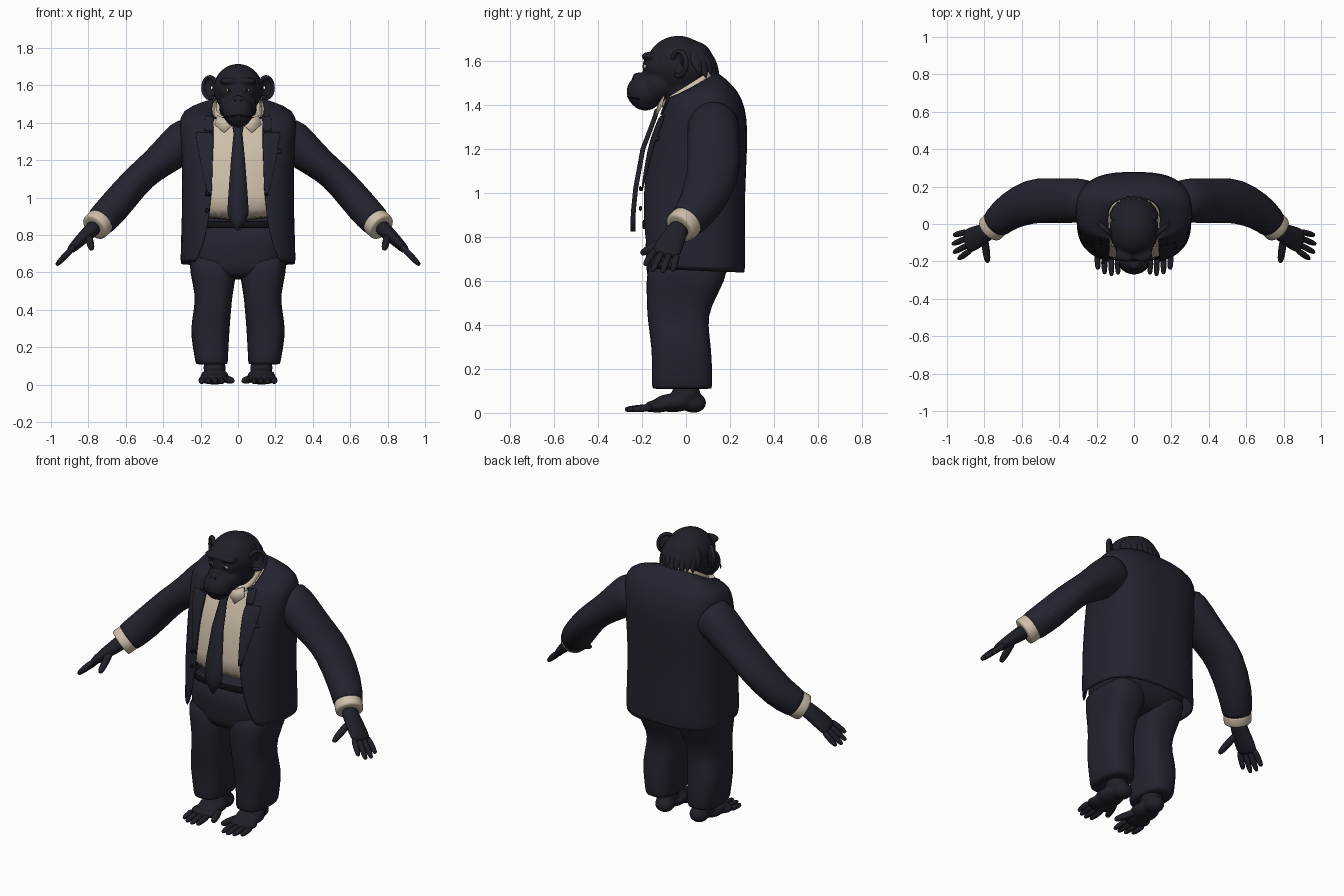
import bpy, bmesh
from math import sin, cos, pi, asin, copysign
from mathutils import Vector, Matrix

if "Cube" in bpy.data.objects:
    bpy.data.objects.remove(bpy.data.objects["Cube"])


def material(name, rgb):
    m = bpy.data.materials.new(name)
    m.use_nodes = True
    m.diffuse_color = (*rgb, 1)
    b = m.node_tree.nodes["Principled BSDF"]
    b.inputs["Base Color"].default_value = (*rgb, 1)
    b.inputs["Roughness"].default_value = 0.8
    return m


SUIT = material("navy_suit", (0.017, 0.017, 0.029))
FUR = material("dark_fur", (0.014, 0.014, 0.022))
CREAM = material("cream_shirt", (0.62, 0.52, 0.40))
LINE = material("black_detail", (0.005, 0.005, 0.008))
EYE = material("eye_white", (0.45, 0.42, 0.38))


def finish(name, bm, mat):
    bmesh.ops.recalc_face_normals(bm, faces=bm.faces)
    for f in bm.faces:
        f.smooth = True
    me = bpy.data.meshes.new(name)
    bm.to_mesh(me)
    bm.free()
    me.materials.append(mat)
    ob = bpy.data.objects.new(name, me)
    bpy.context.scene.collection.objects.link(ob)
    return ob


def loft(name, rings, mat, closed=True, caps=True, thick=0, level=1):
    """Skin a list of point rings."""
    bm = bmesh.new()
    rows = [[bm.verts.new(p) for p in r] for r in rings]
    n = len(rows[0])
    for a, b in zip(rows, rows[1:]):
        for i in range(n if closed else n - 1):
            j = (i + 1) % n
            bm.faces.new((a[i], a[j], b[j], b[i]))
    if closed and caps:
        bm.faces.new(rows[0])
        bm.faces.new(rows[-1])
    ob = finish(name, bm, mat)
    if thick:
        s = ob.modifiers.new("thickness", "SOLIDIFY")
        s.thickness, s.offset = thick, 0
    if level:
        s = ob.modifiers.new("rounding", "SUBSURF")
        s.levels = s.render_levels = level
    return ob


def tube(name, pts, radii, mat, hint=(0, 1, 0), n=12, side=1):
    """Elliptical tube along points; radii are (along hint, across)."""
    P = [Vector(p) for p in pts]
    rings = []
    for i, p in enumerate(P):
        t = (P[min(i + 1, len(P) - 1)] - P[max(i - 1, 0)]).normalized()
        h = Vector(hint)
        a = (h - t * h.dot(t)).normalized()
        b = t.cross(a)
        ra, rb = radii[i]
        ring = [p + a * ra * cos(k * 2 * pi / n) + b * rb * sin(k * 2 * pi / n) for k in range(n)]
        rings.append([(v.x * side, v.y, v.z) for v in ring])
    return loft(name, rings, mat)


def digit(name, a, b, r, mat, hint, side):
    a, b = Vector(a), Vector(b)
    pts = [a, a.lerp(b, 0.5), a.lerp(b, 0.85), b]
    tube(name, pts, [(r, r), (r * 1.05, r * 1.05), (r * 0.9, r * 0.9), (r * 0.5, r * 0.5)],
         mat, hint, 8, side)


def blob(name, parts, mat, side=1, voxel=0):
    """Ellipsoids (centre, radii), fused when a voxel size is given."""
    bm = bmesh.new()
    for c, r in parts:
        m = Matrix.Translation((c[0] * side, c[1], c[2])) @ Matrix.Diagonal((*r, 1))
        bmesh.ops.create_uvsphere(bm, u_segments=24, v_segments=16, radius=1, matrix=m)
    ob = finish(name, bm, mat)
    if voxel:
        m = ob.modifiers.new("fuse", "REMESH")
        m.mode, m.voxel_size, m.use_smooth_shade = "VOXEL", voxel, True
        s = ob.modifiers.new("soften", "SMOOTH")
        s.factor, s.iterations = 0.5, 6
    return ob


POW = 2.8


def section(r, x0=None, x1=None, n=36, grow=0.0):
    """Rounded-box ring (z front, z back, half width, y front, y back), from x0 round to x1."""
    zf, zb, rx, yf, yb = r
    rx, yf, yb = rx + grow, yf - grow, yb + grow
    ang = lambda x: asin(min(1, x / rx) ** (POW / 2))
    t0 = ang(x0) if x0 else 0
    t1 = ang(x1) if x1 else 2 * pi - t0
    sp = lambda v: copysign(abs(v) ** (2 / POW), v)
    cy, ry = (yf + yb) / 2, (yb - yf) / 2
    pts = []
    for i in range(n):
        t = t0 + (t1 - t0) * i / (n - 1 if x0 else n)
        u = -sp(cos(t))
        pts.append((rx * sp(sin(t)), cy + ry * u, zf + (zb - zf) * (u + 1) / 2))
    return pts


# Jacket body, open at the front
BODY = [(.65, .63, .305, -.20, .265), (.82, .82, .298, -.205, .263), (1.0, 1.0, .292, -.205, .262),
        (1.2, 1.2, .295, -.175, .273), (1.28, 1.34, .303, -.145, .274), (1.35, 1.43, .308, -.115, .25),
        (1.42, 1.485, .30, -.085, .21), (1.43, 1.525, .215, -.09, .165), (1.40, 1.545, .135, -.10, .135)]
GAP = [.22, .16, .14, .135, .13, .13, .13, .125, .105]
loft("jacket", [section(r, g) for r, g in zip(BODY, GAP)], SUIT, closed=False, thick=.012)

# Lapels and jacket collar flaps
LAPEL = [.02, .07, .09, .10]
for s in (1, -1):
    flap = [[(x * s, y, z) for x, y, z in section(BODY[i + 2], GAP[i + 2], GAP[i + 2] + w, 6, .01)]
            for i, w in enumerate(LAPEL)]
    loft("lapel", flap, SUIT, closed=False, thick=.006)
    flap = [[(x * s, y, z) for x, y, z in section(BODY[i], GAP[i], GAP[i] + .05, 6, .01)] for i in (5, 6, 7)]
    loft("jacket_collar", flap, SUIT, closed=False, thick=.006)

# Shirt with collar band and wings
shirt = [(.87, .87, .296, -.206, .263)] + BODY[2:]
loft("shirt", [section(r, grow=-.015) for r in shirt], CREAM)
band = [(1.385, 1.535, .128, -.108, .128), (1.43, 1.565, .118, -.095, .122)]
loft("shirt_collar", [section(r) for r in band], CREAM, caps=False, thick=.012)
for s in (1, -1):
    wing = [[(.015 * s, -.125, 1.40), (.075 * s, -.14, 1.345)], [(.11 * s, -.10, 1.44), (.125 * s, -.115, 1.39)]]
    loft("collar_wing", wing, CREAM, closed=False, thick=.008, level=0)

# Tie
TIE = [(1.38, .028, -.13), (1.34, .022, -.142), (1.2, .036, -.195), (1.02, .05, -.228),
       (.92, .056, -.238), (.88, .045, -.24), (.825, .006, -.24)]
loft("tie", [[(-w, y + .004, z), (0, y - .006, z), (w, y + .004, z)] for z, w, y in TIE],
     SUIT, closed=False, thick=.012, level=0)

# Trousers: hips, belt, legs
HIPS = [(.56, .56, .17, -.165, .12), (.63, .63, .255, -.18, .19), (.74, .74, .272, -.185, .225),
        (.885, .885, .27, -.19, .225)]
loft("trouser_hips", [section(r) for r in HIPS], SUIT)
loft("belt", [section((z, z, .272, -.196, .228)) for z in (.835, .878)], LINE, caps=False, thick=.008)
LEG = [(.72, .005, .268, -.18, .21), (.6, .006, .258, -.18, .18), (.48, .03, .228, -.18, .11),
       (.40, .036, .236, -.172, .10), (.3, .045, .255, -.157, .115), (.2, .05, .243, -.155, .12),
       (.112, .055, .226, -.155, .12), (.108, .055, .226, -.155, .12)]

# Foot shape
FOOT = [((.115, .035, .046), (.055, .057, .046)), ((.125, 0, .09), (.06, .065, .055)),
        ((.125, -.06, .045), (.076, .09, .042)), ((.13, -.13, .03), (.082, .06, .029))]

# Sleeve path and radii
ARM = [(.22, .125, 1.34), (.29, .125, 1.305), (.38, .125, 1.225), (.47, .125, 1.155), (.55, .125, 1.085),
       (.67, .07, .94), (.735, .005, .872), (.738, .002, .869)]
ARM_R = [(.11, .11), (.12, .118), (.12, .098), (.12, .082), (.122, .082), (.102, .089), (.082, .082), (.082, .082)]
HAND_DIR = Vector((.095, -.045, -.10)).normalized()
HAND_SIDE = (Vector((0, 1, 0)) + HAND_DIR * HAND_DIR.y * -1).normalized()

for s, side in ((1, "left"), (-1, "right")):
    rings = [[(s * ((a + b) / 2 + x), y, z) for x, y, z in section((h, h, (b - a) / 2, y0, y1), n=24)]
             for h, a, b, y0, y1 in LEG]
    loft(side + "_trouser_leg", rings, SUIT)
    blob(side + "_foot", FOOT, FUR, s, .008)
    for x, y in ((.085, -.272), (.12, -.28), (.157, -.27), (.193, -.245)):
        digit(side + "_toe", (x + .003, -.15, .026), (x, y, .015), .0175, FUR, (0, 0, 1), s)
    digit(side + "_big_toe", (.075, -.07, .032), (.027, -.2, .02), .022, FUR, (0, 0, 1), s)

    tube(side + "_sleeve", ARM, ARM_R, SUIT, n=24, side=s)
    tube(side + "_cuff", [(.73, .01, .876), (.735, .005, .871), (.766, -.026, .842), (.769, -.029, .839)],
         [(.078, .078)] * 4, CREAM, n=24, side=s)
    for k in range(3):
        c = (.69 + k * .018, .145 - k * .022, .915 - k * .02)
        blob(side + "_sleeve_button", [(c, (.01, .008, .01))], LINE, s)

    # Palm, fingers and thumb
    tube(side + "_palm", [(.755, -.02, .855), (.79, -.045, .82), (.83, -.065, .785), (.88, -.088, .735), (.9, -.096, .716)],
         [(.05, .045), (.05, .04), (.062, .034), (.068, .027), (.06, .02)], FUR, n=16, side=s)
    for off, length in ((-.052, .115), (-.018, .14), (.017, .135), (.05, .11)):
        base = Vector((.88, -.088, .735)) + HAND_SIDE * off
        tip = base + HAND_DIR * length + HAND_SIDE * off * .3
        digit(side + "_finger", base, tip, .0175, FUR, (0, 1, 0), s)
    digit(side + "_thumb", (.80, -.07, .80), (.782, -.208, .722), .022, FUR, (1, 0, 0), s)

# Head
HEAD = [((0, -.035, 1.58), (.132, .145, .135)), ((0, -.12, 1.575), (.103, .078, .075)),
        ((0, -.185, 1.46), (.084, .086, .08)), ((0, -.12, 1.49), (.1, .09, .085)),
        ((0, .0, 1.48), (.1, .1, .12)), ((0, .04, 1.58), (.12, .09, .11)),
        ((0, -.215, 1.525), (.032, .03, .024)), ((0, -.185, 1.415), (.06, .06, .04))]
HEAD += [((x, -.165, 1.622), (.055, .038, .02)) for x in (-.045, .045)]
blob("head", HEAD, FUR, voxel=.008)
mouth = [(.088 * sin(a), -.183 - .084 * cos(a), 1.44 - .012 * abs(sin(a))) for a in [k * .25 - 1.25 for k in range(11)]]
tube("mouth_line", mouth, [(.004, .004)] * 11, LINE, hint=(0, 0, 1), n=6)

for s, side in ((1, "left"), (-1, "right")):
    blob(side + "_eye", [((.045, -.184, 1.575), (.016, .012, .01))], EYE, s)
    blob(side + "_iris", [((.045, -.193, 1.575), (.009, .006, .009))], LINE, s)
    blob(side + "_nostril", [((.014, -.24, 1.52), (.008, .006, .006))], LINE, s)
    # Ear: shallow dish with a rolled rim
    out = Vector((.75, .66, 0))
    face = Vector((.66, -.75, 0))
    mid = Vector((.15, -.03, 1.588))
    rim = [mid + out * .048 * cos(a) + Vector((0, 0, .058 * sin(a))) for a in [k * pi / 8 - 2.2 for k in range(14)]]
    tube(side + "_ear_rim", rim, [(.014, .012)] * 14, FUR, hint=face, n=8, side=s)
    dish = [[(mid + face * d + out * .048 * w * cos(a) + Vector((0, 0, .058 * w * sin(a)))) for a in
             [k * pi / 8 for k in range(16)]] for d, w in ((.0, 1), (-.012, .6), (-.015, .1))]
    loft(side + "_ear_dish", [[(v.x * s, v.y, v.z) for v in r] for r in dish], FUR, thick=.008, caps=False)

# Hair tufts around the nape
for k in range(11):
    a = (k - 5) * .25
    x, y = sin(a), cos(a)
    drop = .015 * (k % 2)
    tube("nape_hair", [(.09 * x, .0 + .09 * y, 1.65), (.115 * x, .012 + .108 * y, 1.60),
                       (.125 * x, .02 + .118 * y, 1.57 - drop), (.13 * x, .022 + .13 * y, 1.53 - drop)],
         [(.03, .015), (.032, .02), (.022, .014), (.002, .002)], FUR, hint=(y, -x, 0), n=8)

# Jacket buttons and breast pocket
for z in (1.02, .93):
    blob("jacket_button", [((-.165, -.207, z), (.012, .007, .012))], LINE)
pocket = [section(r, .16, .235, 6, .008) for r in ((1.235, 1.235, .297, -.165, .273), (1.26, 1.26, .3, -.155, .274))]
loft("breast_pocket", pocket, SUIT, closed=False, thick=.006)
